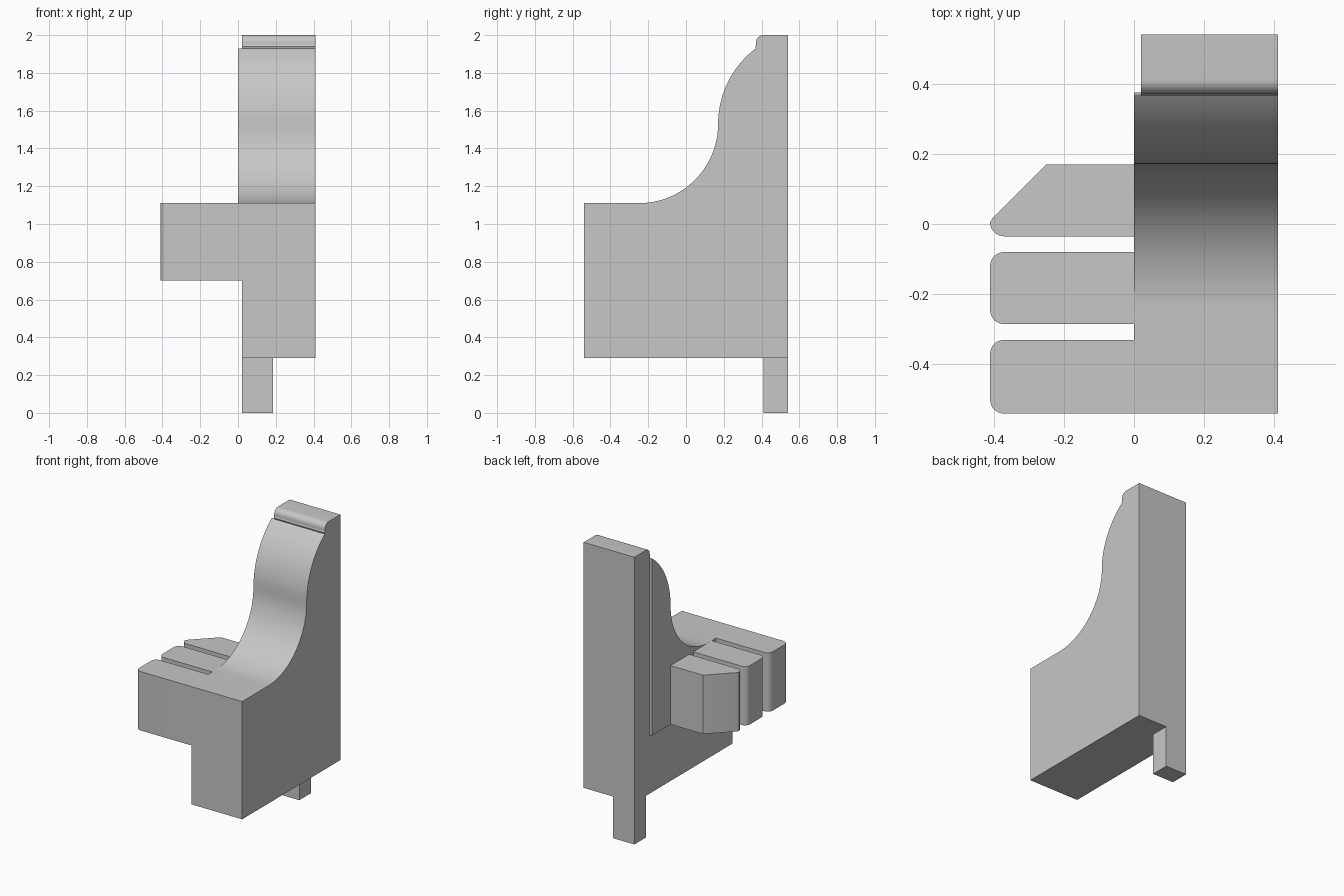
import bpy
import bmesh
from math import cos, sin, radians
from mathutils import Vector

cube = bpy.data.objects.get("Cube")
if cube:
    bpy.data.objects.remove(cube)

GREY = (0.57, 0.57, 0.57, 1.0)
grey = bpy.data.materials.new("plain grey")
grey.use_nodes = True
grey.diffuse_color = GREY
grey.node_tree.nodes["Principled BSDF"].inputs["Base Color"].default_value = GREY


def arc(cu, cv, r, start, end, steps):
    """Points along a circular arc, angles in degrees."""
    angles = [radians(start + (end - start) * i / steps) for i in range(steps + 1)]
    return [(cu + r * cos(a), cv + r * sin(a)) for a in angles]


def prism(name, outline, axis, low, high):
    """Extrude a flat outline along x (outline is y, z) or z (outline is x, y)."""
    bm = bmesh.new()
    place = (lambda u, v: (low, u, v)) if axis == "x" else (lambda u, v: (u, v, low))
    face = bm.faces.new([bm.verts.new(place(u, v)) for u, v in outline])
    shift = Vector((high - low, 0, 0)) if axis == "x" else Vector((0, 0, high - low))
    grown = bmesh.ops.extrude_face_region(bm, geom=[face])["geom"]
    bmesh.ops.translate(bm, vec=shift,
                        verts=[g for g in grown if isinstance(g, bmesh.types.BMVert)])
    bmesh.ops.recalc_face_normals(bm, faces=bm.faces[:])
    mesh = bpy.data.meshes.new(name)
    bm.to_mesh(mesh)
    bm.free()
    mesh.materials.append(grey)
    obj = bpy.data.objects.new(name, mesh)
    bpy.context.collection.objects.link(obj)
    bpy.ops.object.select_all(action="DESELECT")
    obj.select_set(True)
    bpy.context.view_layer.objects.active = obj
    bpy.ops.object.shade_smooth_by_angle(angle=radians(30))
    return obj


FRONT, BACK = -0.54, 0.54
SEAT, LEDGE = 1.11, 0.70
INNER, OUTER = 0.02, 0.41

# S-shaped slope shared by the body and its side plate
slope = arc(-0.25, 1.53, 0.42, -90, 0, 24) + arc(0.67, 1.53, 0.5, 180, 127, 18)[1:]

# Main body with a small rounded lip at the top
lip = arc(0.355, 1.95, 0.015, -45, 0, 4) + arc(0.41, 1.96, 0.04, 180, 90, 8)
prism("body", [(FRONT, 0.29), (FRONT, SEAT)] + slope + lip + [(BACK, 2.0), (BACK, 0.29)],
      "x", INNER, OUTER)

# Thin plate on the inner side
prism("side_plate", [(FRONT, LEDGE), (FRONT, SEAT)] + slope + [(0.375, 1.93), (0.375, LEDGE)],
      "x", 0.0, INNER)

# Two rounded fingers
TIP, R = -0.41, 0.04
for name, near, far in (("front_finger", FRONT, -0.33), ("middle_finger", -0.285, -0.08)):
    outline = [(0, near)] + arc(TIP + R, near + R, R, 270, 180, 8)
    outline += arc(TIP + R, far - R, R, 180, 90, 8) + [(0, far)]
    prism(name, outline, "z", LEDGE, SEAT)

# Slanted rear finger
outline = [(0, -0.035)] + arc(TIP + R, -0.035 + R, R, 270, 180, 8)
outline += [(-0.402, 0.018), (-0.25, 0.17), (0, 0.17)]
prism("rear_finger", outline, "z", LEDGE, SEAT)

# Peg under the back corner
prism("peg", [(INNER, 0.41), (0.185, 0.41), (0.185, BACK), (INNER, BACK)], "z", 0.0, 0.29)
